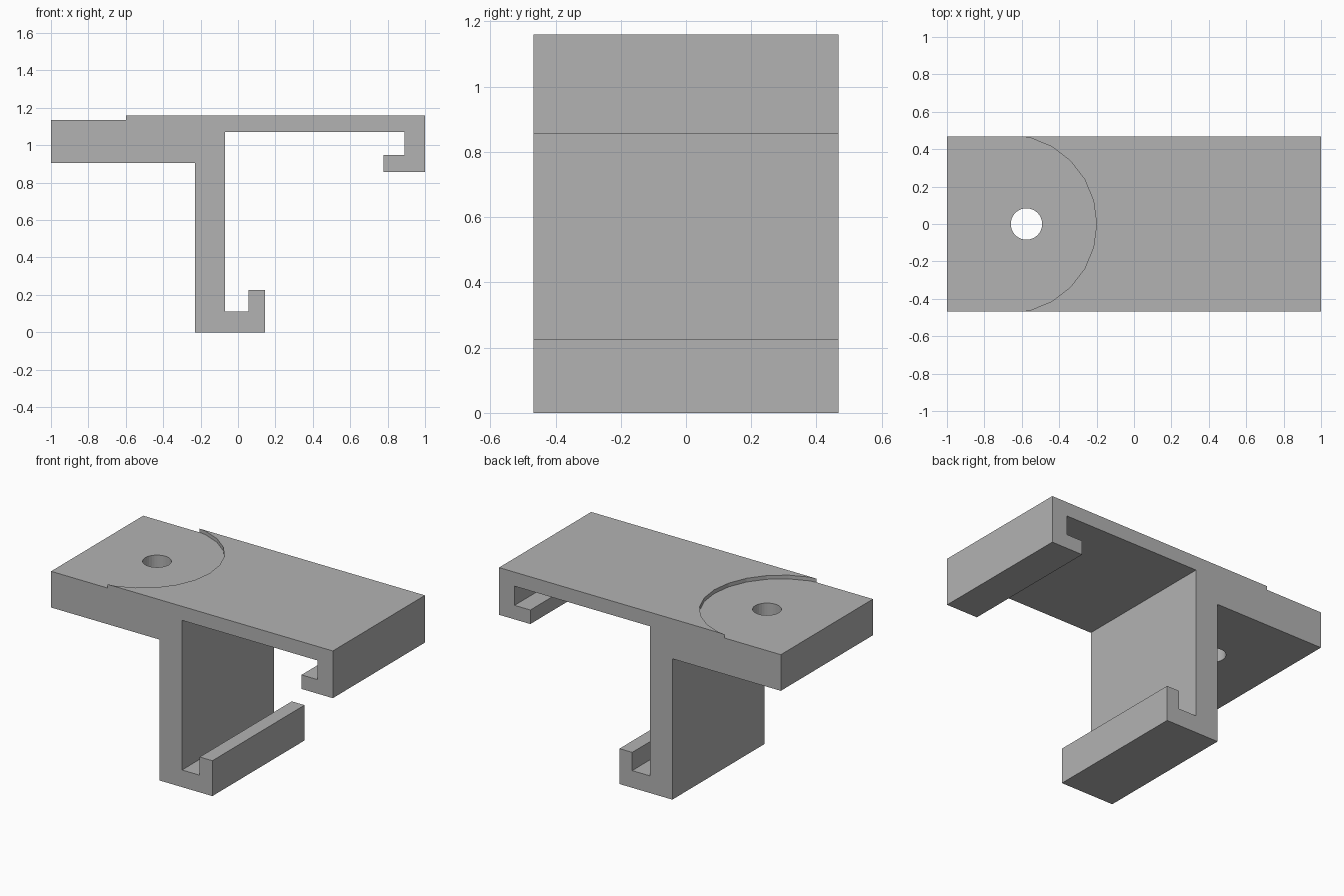
import bpy, bmesh
from mathutils import Matrix

cube = bpy.data.objects.get("Cube")
if cube:
    bpy.data.objects.remove(cube, do_unlink=True)

HALF_DEPTH = 0.467
TOP = 1.16
RECESS_FLOOR = 1.136

grey = bpy.data.materials.new("plain grey")
grey.use_nodes = True
colour = (0.45, 0.45, 0.45, 1)
grey.diffuse_color = colour
grey.node_tree.nodes["Principled BSDF"].inputs["Base Color"].default_value = colour


def add_object(name, bm):
    bmesh.ops.recalc_face_normals(bm, faces=bm.faces[:])
    mesh = bpy.data.meshes.new(name)
    bm.to_mesh(mesh)
    bm.free()
    mesh.materials.append(grey)
    obj = bpy.data.objects.new(name, mesh)
    bpy.context.collection.objects.link(obj)
    return obj


def extrude_profile(name, points):
    bm = bmesh.new()
    face = bm.faces.new([bm.verts.new((x, -HALF_DEPTH, z)) for x, z in points])
    result = bmesh.ops.extrude_face_region(bm, geom=[face])
    moved = [g for g in result["geom"] if isinstance(g, bmesh.types.BMVert)]
    bmesh.ops.translate(bm, verts=moved, vec=(0, 2 * HALF_DEPTH, 0))
    return add_object(name, bm)


def cut_cylinder(target, name, x, radius, low, high, sides):
    bm = bmesh.new()
    bmesh.ops.create_cone(bm, cap_ends=True, segments=sides, radius1=radius,
                          radius2=radius, depth=high - low,
                          matrix=Matrix.Translation((x, 0, (low + high) / 2)))
    cut(target, add_object(name, bm))


def cut(target, cutter):
    cutter.hide_render = True
    cutter.hide_viewport = True
    mod = target.modifiers.new(cutter.name, 'BOOLEAN')
    mod.operation = 'DIFFERENCE'
    mod.solver = 'EXACT'
    mod.object = cutter


# Bracket body: top plate, upright web and two inward hooks
bracket = extrude_profile("bracket", [
    (-1, 0.904), (-0.23, 0.904), (-0.23, 0), (0.145, 0), (0.145, 0.227),
    (0.055, 0.227), (0.055, 0.11), (-0.07, 0.11), (-0.07, 1.07),
    (0.89, 1.07), (0.89, 0.947), (0.778, 0.947), (0.778, 0.857),
    (1, 0.857), (1, TOP), (-0.6, TOP), (-0.6, RECESS_FLOOR), (-1, RECESS_FLOOR)])

# Shallow round recess in the top
cut_cylinder(bracket, "recess_cutter", -0.677, 0.477, RECESS_FLOOR, 1.3, 24)

# Bolt hole through the plate
cut_cylinder(bracket, "hole_cutter", -0.575, 0.084, 0.7, 1.4, 32)
